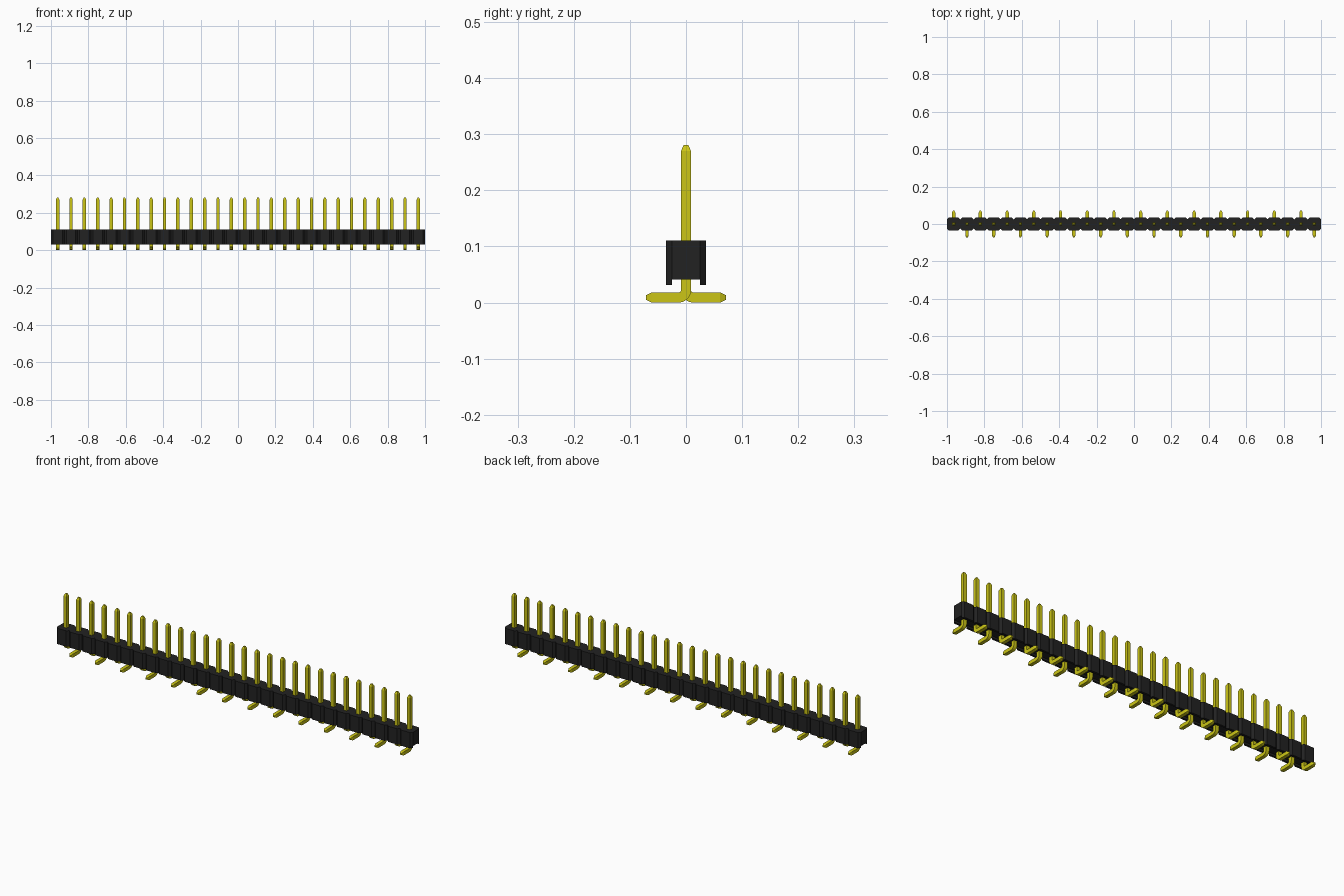
import bpy, bmesh, math
from mathutils import Vector

cube = bpy.data.objects.get("Cube")
if cube:
    bpy.data.objects.remove(cube)

COUNT = 28
PITCH = 2.0 / COUNT
HALF = PITCH / 2            # half depth of the housing
INNER = HALF * 0.7          # inside of the chamfers and of the lower rails
TOP, UNDERSIDE, RAIL = 0.111, 0.041, 0.031
PIN = 0.009                 # half thickness of a pin
BEND = 0.013                # centre line radius of the bend


def material(name, rgb, rough):
    m = bpy.data.materials.new(name)
    m.use_nodes = True
    m.diffuse_color = (*rgb, 1)
    node = m.node_tree.nodes["Principled BSDF"]
    node.inputs["Base Color"].default_value = (*rgb, 1)
    node.inputs["Roughness"].default_value = rough
    return m


def finish(bm, name, mat):
    bmesh.ops.recalc_face_normals(bm, faces=bm.faces)
    mesh = bpy.data.meshes.new(name)
    bm.to_mesh(mesh)
    bm.free()
    mesh.materials.append(mat)
    obj = bpy.data.objects.new(name, mesh)
    bpy.context.collection.objects.link(obj)
    return obj


def bridge(bm, a, b):
    for i in range(len(a)):
        j = (i + 1) % len(a)
        bm.faces.new((a[i], a[j], b[j], b[i]))


black = material("black plastic", (0.016, 0.016, 0.016), 0.6)
gold = material("yellow gold", (0.6, 0.56, 0.008), 0.4)

# Housing: a channel section lofted along x, pinched between the cells
stations = [(-1.0, INNER)]
for i in range(COUNT):
    centre = -1 + PITCH * (i + 0.5)
    stations += [(centre - INNER, HALF), (centre + INNER, HALF),
                 (centre + HALF, INNER)]
bm = bmesh.new()
rings = []
for x, w in stations:
    section = [(-w, TOP), (-w, RAIL), (-INNER, RAIL), (-INNER, UNDERSIDE),
               (INNER, UNDERSIDE), (INNER, RAIL), (w, RAIL), (w, TOP)]
    rings.append([bm.verts.new((x, y, z)) for y, z in section])
for a, b in zip(rings, rings[1:]):
    bridge(bm, a, b)
for ring in (rings[0], rings[-1]):
    bm.faces.new([ring[k] for k in (0, 3, 4, 7)])
bmesh.ops.remove_doubles(bm, verts=bm.verts, dist=0.0001)
finish(bm, "housing", black)

# Pin path: (y, z, direction angle, half thickness) from top tip to foot tip
path = [(0, 0.281, 0, 0.004), (0, 0.27, 0, PIN)]
for k in range(7):
    t = math.pi / 2 * k / 6
    path.append((BEND * (1 - math.cos(t)),
                 PIN + BEND * (1 - math.sin(t)), t, PIN))
path += [(0.061, PIN, math.pi / 2, PIN), (0.0714, PIN, math.pi / 2, 0.004)]


def make_pin_mesh():
    bm = bmesh.new()
    rings = []
    for y, z, angle, h in path:
        side = Vector((0, math.cos(angle), math.sin(angle)))
        ring = []
        for sx, sn in ((-1, -1), (1, -1), (1, 1), (-1, 1)):
            ring.append(bm.verts.new(
                Vector((sx * h, y, z)) + side * (sn * h)))
        rings.append(ring)
    for a, b in zip(rings, rings[1:]):
        bridge(bm, a, b)
    bm.faces.new(rings[0])
    bm.faces.new(rings[-1])
    return finish(bm, "pin_1", gold)


# Row of pins, feet alternating between back and front
first = make_pin_mesh()
for i in range(COUNT):
    pin = first if i == 0 else first.copy()
    pin.name = f"pin_{i + 1}"
    pin.location.x = -1 + PITCH * (i + 0.5)
    pin.rotation_euler.z = math.pi * (i % 2)
    if i:
        bpy.context.collection.objects.link(pin)
